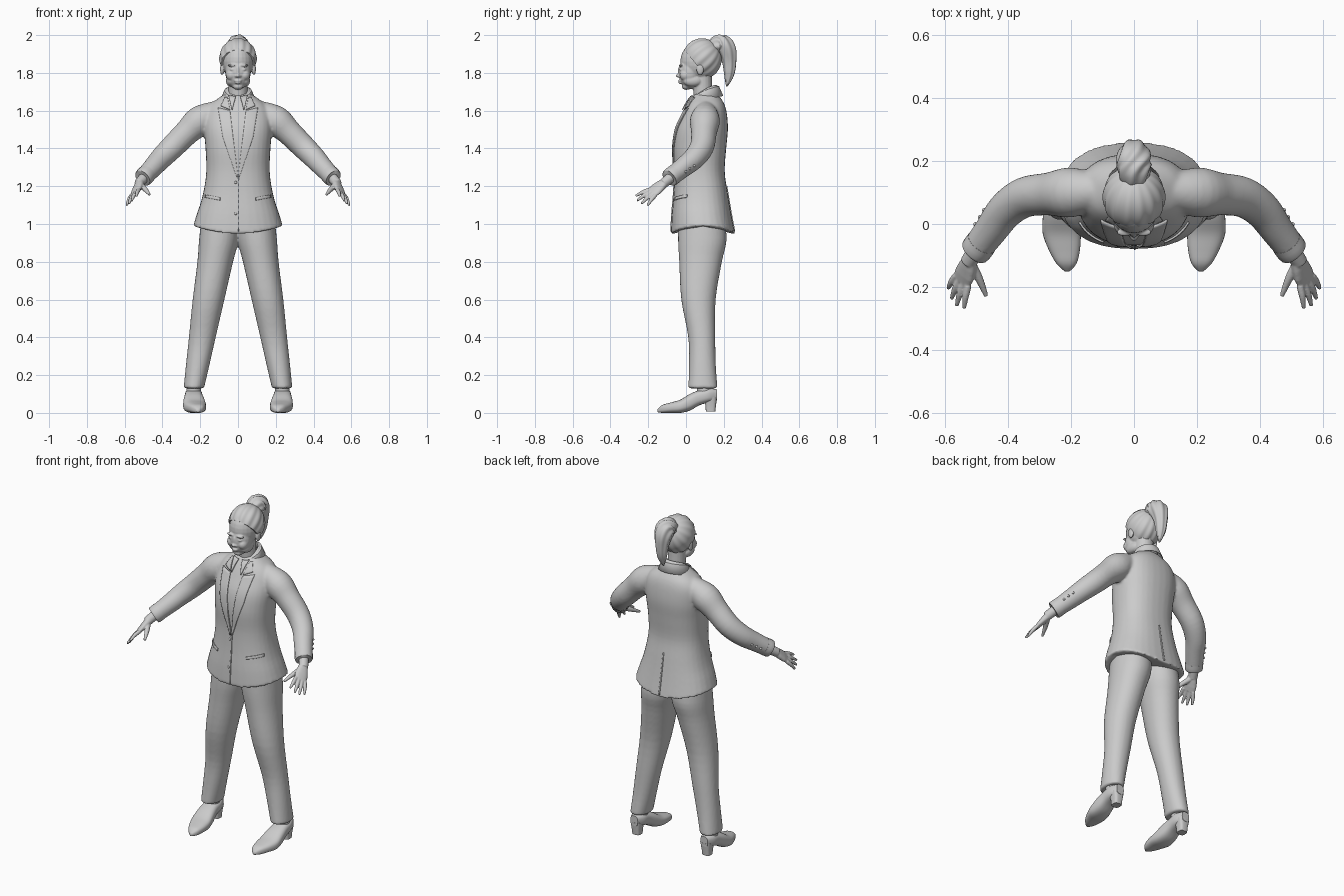
import bpy, bmesh, math
from mathutils import Vector, Matrix
from mathutils.bvhtree import BVHTree

cube = bpy.data.objects.get("Cube")
if cube:
    bpy.data.objects.remove(cube)

GREY = (0.6, 0.6, 0.6, 1)
grey = bpy.data.materials.new("plain_grey")
grey.use_nodes = True
grey.diffuse_color = GREY
grey.node_tree.nodes["Principled BSDF"].inputs["Base Color"].default_value = GREY


def dense(rows, k=4):
    """Catmull-Rom interpolation between rows of numbers."""
    out = []
    for i in range(len(rows) - 1):
        p = [rows[max(i - 1, 0)], rows[i], rows[i + 1], rows[min(i + 2, len(rows) - 1)]]
        for s in range(k):
            t = s / k
            out.append([0.5 * (2*b + (c - a)*t + (2*a - 5*b + 4*c - d)*t*t + (3*b - a - 3*c + d)*t**3)
                        for a, b, c, d in zip(*p)])
    return out + [list(rows[-1])]


def ring(c, u, v, p=1.0, n=32, wave=0.0, lobes=7):
    """Superellipse ring, with optional ridges."""
    pts = []
    for i in range(n):
        a = math.tau * i / n
        f = lambda w: math.copysign(abs(w) ** p, w) * (1 + wave * math.cos(lobes * a))
        pts.append(c + u * f(math.cos(a)) + v * f(math.sin(a)))
    return pts


def loft(bm, rings):
    vs = [[bm.verts.new(q) for q in r] for r in rings]
    n = len(vs[0])
    for a, b in zip(vs, vs[1:]):
        for i in range(n):
            bm.faces.new((a[i], a[(i + 1) % n], b[(i + 1) % n], b[i]))
    bm.faces.new(vs[0][::-1])
    bm.faces.new(vs[-1])


def stack(bm, rows, p=0.85):
    """Loft upwards; rows are z, x min, x max, y front, y back."""
    loft(bm, [ring(Vector(((a + b) / 2, (f + k) / 2, z)), Vector(((b - a) / 2, 0, 0)),
                   Vector((0, (k - f) / 2, 0)), p) for z, a, b, f, k in dense(rows)])


def tube(bm, path, n=20, k=4, wave=0.0):
    """Round tube; path rows are x, y, z, radius."""
    path = dense(path, k)
    pts = [Vector(r[:3]) for r in path]
    rings = []
    for i, c in enumerate(pts):
        t = (pts[min(i + 1, len(pts) - 1)] - pts[max(i - 1, 0)]).normalized()
        u = t.cross(Vector((0.6, -0.8, 0.1))).normalized()
        rings.append(ring(c, u * path[i][3], t.cross(u) * path[i][3], n=n, wave=wave))
    loft(bm, rings)


def blob(bm, c, r, mirror=False):
    for s in ((1, -1) if mirror else (1,)):
        m = Matrix.Translation((c[0] * s, c[1], c[2])) @ Matrix.Diagonal((*r, 1))
        bmesh.ops.create_uvsphere(bm, u_segments=24, v_segments=14, radius=1, matrix=m)


def finish(name, bm, mirror=False, voxel=0, smooth=0, thick=0):
    bmesh.ops.recalc_face_normals(bm, faces=bm.faces)
    for f in bm.faces:
        f.smooth = True
    me = bpy.data.meshes.new(name)
    bm.to_mesh(me)
    bm.free()
    me.materials.append(grey)
    ob = bpy.data.objects.new(name, me)
    bpy.context.collection.objects.link(ob)
    if mirror:
        ob.modifiers.new("mirror", 'MIRROR').use_mirror_merge = False
    if thick:
        m = ob.modifiers.new("thickness", 'SOLIDIFY')
        m.thickness, m.offset = thick, 0
    if voxel:
        m = ob.modifiers.new("fuse", 'REMESH')
        m.mode, m.voxel_size, m.use_smooth_shade = 'VOXEL', voxel, True
    if smooth:
        m = ob.modifiers.new("soften", 'SMOOTH')
        m.factor, m.iterations = 0.5, smooth
    if not voxel:
        bpy.ops.object.select_all(action='DESELECT')
        ob.select_set(True)
        bpy.context.view_layer.objects.active = ob
        bpy.ops.object.shade_smooth_by_angle(angle=math.radians(45))
    return ob


# Jacket body and sleeves fused together
bm = bmesh.new()
stack(bm, [(z, -x, x, f, b) for z, x, f, b in (
    (0.945, 0.237, -0.08, 0.26), (1.05, 0.215, -0.075, 0.24), (1.17, 0.183, -0.065, 0.22),
    (1.28, 0.168, -0.062, 0.205), (1.4, 0.172, -0.068, 0.213), (1.5, 0.18, -0.055, 0.222),
    (1.58, 0.175, -0.02, 0.217), (1.63, 0.15, 0.005, 0.205), (1.665, 0.105, 0.028, 0.185),
    (1.69, 0.07, 0.05, 0.165))])
for v in bm.verts:  # hem rises at the sides
    v.co.z += 0.045 * (v.co.x / 0.237) ** 2 * max(0, min(1, (1.1 - v.co.z) / 0.15))
ARM = ((0.11, 0.105, 1.6, 0.055), (0.2, 0.1, 1.548, 0.079), (0.27, 0.095, 1.485, 0.068),
       (0.345, 0.085, 1.41, 0.064), (0.405, 0.045, 1.35, 0.059), (0.45, -0.015, 1.3, 0.053),
       (0.497, -0.078, 1.25, 0.048))
for s in (1, -1):
    tube(bm, [(x * s, y, z, r) for x, y, z, r in ARM], 28)
jacket = finish("jacket", bm, voxel=0.008, smooth=5)

bpy.context.view_layer.update()
surface = BVHTree.FromObject(jacket, bpy.context.evaluated_depsgraph_get())


def plate(name, rows, front=True, mirror=False, lift=0.004, thick=0.006, n=8):
    """Thin cloth piece laid on the jacket; rows are z inner, x inner, z outer, x outer."""
    bm, grid = bmesh.new(), []
    way = Vector((0, 1 if front else -1, 0))
    for za, xa, zb, xb in rows:
        line = []
        for i in range(n + 1):
            t = i / n
            p = Vector((xa + (xb - xa) * t, 0, za + (zb - za) * t)) - way * 0.5
            hit = surface.ray_cast(p, way)[0] or surface.find_nearest(p + way * 0.5)[0]
            line.append(bm.verts.new(hit - way * lift))
        grid.append(line)
    for a, b in zip(grid, grid[1:]):
        for i in range(n):
            bm.faces.new((a[i], a[i + 1], b[i + 1], b[i]))
    return finish(name, bm, mirror, thick=thick)


def span(a, b, k=10):
    return [[p + (q - p) * i / k for p, q in zip(a, b)] for i in range(k + 1)]


# Lapels with a notch, closure, pockets and back vent
plate("lapels_lower", span((1.6, 0.042, 1.615, 0.105), (1.46, 0.026, 1.46, 0.08))
      + span((1.46, 0.026, 1.46, 0.08), (1.25, 0.0, 1.25, 0.008))[1:], mirror=True)
plate("lapels_upper", span((1.67, 0.055, 1.67, 0.07), (1.605, 0.043, 1.625, 0.09), 6), mirror=True)
plate("front_closure", span((1.25, 0.0, 1.25, 0.005), (0.96, 0.0, 0.96, 0.005)), lift=0.001, n=1)
plate("pocket_flaps", span((1.14, 0.095, 1.155, 0.172), (1.125, 0.095, 1.14, 0.174), 3), mirror=True)
plate("back_vent", span((1.2, -0.003, 1.2, 0.003), (0.96, -0.004, 0.96, 0.004)),
      front=False, lift=0.001, n=1)
plate("shirt_collar_points", span((1.675, 0.012, 1.68, 0.05), (1.605, 0.03, 1.607, 0.034), 6),
      mirror=True, lift=0.012)

# Buttons on the front and the sleeves
bm = bmesh.new()
for z in (1.22, 1.055):
    y = surface.ray_cast(Vector((-0.012, -0.5, z)), Vector((0, 1, 0)))[0].y
    blob(bm, (-0.012, y, z), (0.007, 0.004, 0.007))
for i in range(3):
    p = surface.find_nearest(Vector((0.515 - 0.016 * i, 0.01 + 0.02 * i, 1.275 + 0.016 * i)))[0]
    blob(bm, p, (0.007, 0.007, 0.007), True)
finish("buttons", bm)

# Standing collars around the neck
for name, r, top, drop in (("jacket_collar", 0.062, 1.73, 0.055), ("shirt_collar", 0.052, 1.735, 0.04)):
    bm, prev = bmesh.new(), None
    for i in range(33):
        a = math.radians(-150 + 300 * i / 32)
        sag = 0.06 * (abs(a) / 2.6) ** 2
        cur = [bm.verts.new((q * math.sin(a), 0.103 + q * math.cos(a), top - sag - d))
               for q, d in ((r, drop), (r, 0), (r + 0.008, 0.002), (r + 0.03, drop * 0.95))]
        if prev:
            for j in range(3):
                bm.faces.new((prev[j], cur[j], cur[j + 1], prev[j + 1]))
        prev = cur
    finish(name, bm, thick=0.005)

# Trousers
bm = bmesh.new()
LEG = ((0.13, 0.18, 0.288, 0.012, 0.167), (0.25, 0.152, 0.276, 0.016, 0.158),
       (0.4, 0.118, 0.26, 0.012, 0.155), (0.6, 0.072, 0.24, -0.025, 0.157),
       (0.8, 0.026, 0.215, -0.036, 0.19), (0.92, -0.004, 0.206, -0.042, 0.215),
       (1.06, -0.01, 0.19, -0.04, 0.2))
for s in (1, -1):
    stack(bm, [(z, a * s, b * s, f, k) for z, a, b, f, k in LEG], 0.95)
finish("trousers", bm, voxel=0.008, smooth=4)

# Shoes: pointed upper, block heel and ankle
bm = bmesh.new()
SHOE = ((-0.15, 0.212, 0.008, 0.004, 0.02), (-0.125, 0.214, 0.032, 0, 0.042),
        (-0.08, 0.221, 0.05, 0, 0.055), (-0.03, 0.229, 0.06, 0, 0.07), (0.02, 0.233, 0.056, 0.012, 0.1),
        (0.07, 0.235, 0.048, 0.04, 0.12), (0.12, 0.235, 0.044, 0.055, 0.13), (0.163, 0.235, 0.025, 0.065, 0.125))
loft(bm, [ring(Vector((x, y, (a + b) / 2)), Vector((w, 0, 0)), Vector((0, 0, (b - a) / 2)), 0.75)
          for y, x, w, a, b in dense(SHOE)])
loft(bm, [ring(Vector((0.235, y, z)), Vector((w, 0, 0)), Vector((0, d, 0)), 0.6)
          for z, y, w, d in ((0.008, 0.13, 0.025, 0.025), (0.04, 0.131, 0.027, 0.028), (0.085, 0.128, 0.036, 0.036))])
tube(bm, ((0.235, 0.1, 0.08, 0.04), (0.235, 0.095, 0.14, 0.038), (0.232, 0.09, 0.2, 0.038)))
finish("shoes", bm, mirror=True)

# Hands: wrist, flat palm, fingers and thumb
bm = bmesh.new()
tube(bm, ((0.48, -0.055, 1.267, 0.028), (0.51, -0.098, 1.232, 0.027), (0.525, -0.122, 1.213, 0.026)))
index, pinky = Vector((0.523, -0.198, 1.183)), Vector((0.566, -0.16, 1.15))
heel = Vector((0.518, -0.113, 1.22))
across = (pinky - index).normalized()
flat = across.cross((index + pinky) / 2 - heel).normalized()
loft(bm, [ring(heel.lerp((index + pinky) / 2, t), across * w, flat * h, 0.85)
          for t, w, h in ((0, 0.024, 0.021), (0.35, 0.033, 0.019), (0.7, 0.038, 0.016), (1.05, 0.036, 0.011))])
for i, tip in enumerate(((0.538, -0.267, 1.148), (0.562, -0.259, 1.124),
                         (0.578, -0.237, 1.107), (0.589, -0.204, 1.098))):
    base = index.lerp(pinky, 0.06 + 0.29 * i)
    mid = base.lerp(Vector(tip), 0.5) + Vector((0.002, 0, 0.003))
    tube(bm, ((*base, 0.0115), (*mid, 0.0105), (*tip, 0.006)), 12)
tube(bm, ((0.515, -0.13, 1.205, 0.017), (0.49, -0.175, 1.182, 0.013), (0.468, -0.228, 1.155, 0.007)), 12)
finish("hands", bm, mirror=True, voxel=0.0035, smooth=3)

# Sleeve cuffs
bm = bmesh.new()
tube(bm, ((0.482, -0.058, 1.266, 0.05), (0.5, -0.083, 1.247, 0.05), (0.504, -0.088, 1.243, 0.046)), k=2)
finish("sleeve_cuffs", bm, mirror=True)

# Head, face and neck
bm = bmesh.new()
tube(bm, ((0, 0.105, 1.6, 0.055), (0, 0.09, 1.69, 0.05), (0, 0.085, 1.8, 0.052)))
for c, r in (((0, 0.07, 1.86), (0.082, 0.1, 0.105)), ((0, 0.022, 1.803), (0.067, 0.06, 0.09)),
             ((0, 0.002, 1.729), (0.028, 0.024, 0.019)), ((0, -0.038, 1.785), (0.012, 0.016, 0.01)),
             ((0, -0.033, 1.807), (0.008, 0.011, 0.03)), ((0, -0.03, 1.758), (0.02, 0.012, 0.006)),
             ((0, -0.028, 1.748), (0.017, 0.012, 0.007))):
    blob(bm, c, r)
for c, r in (((0.036, -0.002, 1.788), (0.028, 0.032, 0.03)), ((0.03, -0.026, 1.84), (0.026, 0.012, 0.007)),
             ((0.03, -0.025, 1.818), (0.014, 0.011, 0.006)), ((0.011, -0.035, 1.782), (0.007, 0.009, 0.006)),
             ((0.084, 0.075, 1.82), (0.011, 0.02, 0.032)), ((0.04, 0.035, 1.758), (0.024, 0.05, 0.03))):
    blob(bm, c, r, True)
finish("head", bm, voxel=0.004, smooth=4)

# Swept-back hair with ridges running to the tie
bm = bmesh.new()
axis = Vector((0, 0.76, 0.65))
up = Vector((0, -0.65, 0.76))
centre = Vector((0, 0.085, 1.875))
rings = []
for i in range(19):
    a = math.radians(4 + 110 * i / 18)
    rings.append([centre + Vector((q.x * 0.098, q.y * 0.104, q.z * 0.108)) for q in
                  ring(axis * math.cos(a), Vector((math.sin(a), 0, 0)), up * math.sin(a),
                       n=112, wave=0.022 * math.sin(a), lobes=14)])
loft(bm, rings)
finish("hair", bm)

# Bun and ponytail
bm = bmesh.new()
tube(bm, ((0, 0.13, 1.925, 0.035), (0, 0.155, 1.94, 0.048), (0, 0.19, 1.948, 0.055),
          (0, 0.218, 1.915, 0.05), (0, 0.23, 1.86, 0.037), (0, 0.23, 1.8, 0.028),
          (0, 0.222, 1.755, 0.015), (0, 0.216, 1.728, 0.003)), n=56, wave=0.06)
finish("ponytail", bm, smooth=1)
